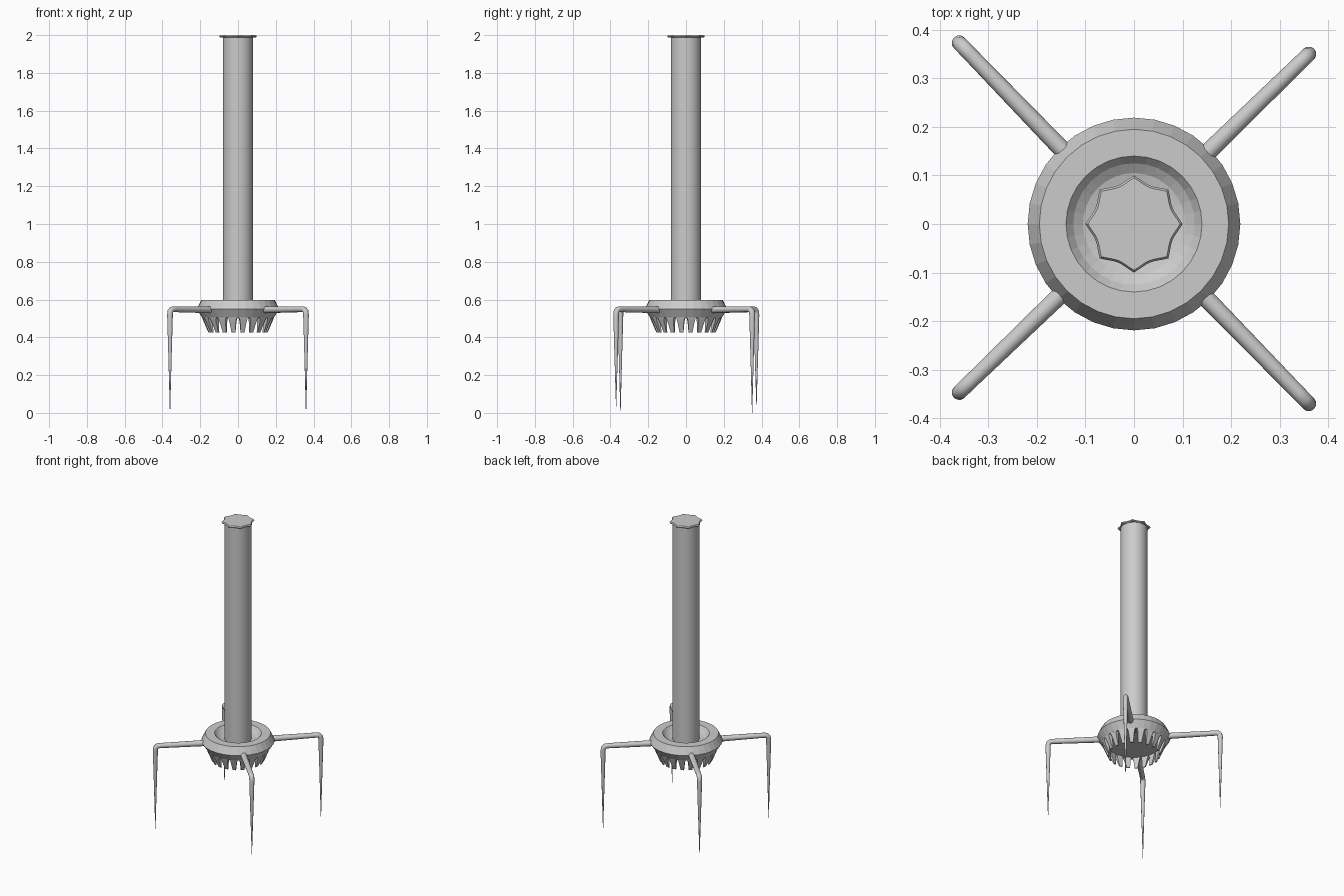
import bpy, bmesh, math
from mathutils import Vector

old = bpy.data.objects.get("Cube")
if old:
    bpy.data.objects.remove(old)

GREY = (0.6, 0.6, 0.6, 1)
mat = bpy.data.materials.new("plain grey")
mat.use_nodes = True
mat.diffuse_color = GREY
mat.node_tree.nodes["Principled BSDF"].inputs["Base Color"].default_value = GREY


def finish(name, bm):
    bmesh.ops.recalc_face_normals(bm, faces=bm.faces)
    me = bpy.data.meshes.new(name)
    bm.to_mesh(me)
    bm.free()
    me.materials.append(mat)
    ob = bpy.data.objects.new(name, me)
    bpy.context.collection.objects.link(ob)
    return ob


def smooth(ob, degrees):
    bpy.ops.object.select_all(action='DESELECT')
    ob.select_set(True)
    bpy.context.view_layer.objects.active = ob
    bpy.ops.object.shade_smooth_by_angle(angle=math.radians(degrees))


def loft(name, rings):
    """Closed solid through a list of equal-length point rings."""
    bm = bmesh.new()
    loops = [[bm.verts.new(p) for p in ring] for ring in rings]
    n = len(loops[0])
    for a, b in zip(loops, loops[1:]):
        for i in range(n):
            j = (i + 1) % n
            bm.faces.new((a[i], a[j], b[j], b[i]))
    bm.faces.new(loops[0])
    bm.faces.new(loops[-1])
    return finish(name, bm)


def circle(r, z, n=32):
    return [(r * math.cos(math.tau * i / n), r * math.sin(math.tau * i / n), z)
            for i in range(n)]


# Tall central column
smooth(loft("column", [circle(0.08, 0.53), circle(0.08, 1.992)]), 30)


# Eight-pointed cap with a narrow chamfered edge
def star(scale, z, n=64):
    ring = []
    for i in range(n):
        a = math.tau * i / n
        r = scale * (0.1 - 0.014 * abs(math.sin(4 * a)))
        ring.append((r * math.cos(a), r * math.sin(a), z))
    return ring


loft("cap", [star(0.95, 1.988), star(1, 1.993), star(0.95, 2.0)])

# Collar: cone underneath, slanted rim, flat top and a hollow dish
profile = [(0.19, 0.505), (0.219, 0.55), (0.195, 0.598), (0.14, 0.598),
           (0.125, 0.58), (0.105, 0.567), (0.075, 0.56)]
loft("collar", [circle(r, z) for r, z in profile])

# Ring of tapered teeth below the collar
TEETH = 20
bm = bmesh.new()
for k in range(TEETH):
    a = math.tau * (k + 0.5) / TEETH
    out = Vector((math.cos(a), math.sin(a), 0))
    side = Vector((-out.y, out.x, 0))
    # levels: height, inner radius, outer radius, half width
    levels = [(0.515, 0.165, 0.192, 0.029), (0.498, 0.162, 0.187, 0.021),
              (0.48, 0.160, 0.180, 0.017), (0.425, 0.150, 0.157, 0.010)]
    rows = []
    for z, r0, r1, w in levels:
        rows.append([bm.verts.new(out * r + side * s + Vector((0, 0, z)))
                     for r, s in ((r0, -w), (r1, -w), (r1, w), (r0, w))])
    for p, q in zip(rows, rows[1:]):
        for i in range(4):
            j = (i + 1) % 4
            bm.faces.new((p[i], p[j], q[j], q[i]))
    bm.faces.new(rows[0])
    bm.faces.new(rows[-1])
finish("teeth", bm)


# Four arms that bend down into sharp legs
def leg(name, x, y, tip):
    foot = Vector((x, y, 0))
    reach = foot.length
    d = foot / reach
    path = [(0.19, 0.546, 0.0185), (reach - 0.03, 0.549, 0.0155),
            (reach - 0.012, 0.547, 0.0155), (reach - 0.003, 0.538, 0.0155),
            (reach, 0.52, 0.0155), (reach, 0.30, 0.009), (reach, tip, 0.0008)]
    axis = Vector((-d.y, d.x, 0))
    pts = [d * r + Vector((0, 0, z)) for r, z, _ in path]
    rings = []
    for i, (p, (_, _, rad)) in enumerate(zip(pts, path)):
        t = (pts[min(i + 1, len(pts) - 1)] - pts[max(i - 1, 0)]).normalized()
        up = t.cross(axis)
        rings.append([p + rad * (axis * math.cos(math.tau * k / 12)
                                 + up * math.sin(math.tau * k / 12))
                      for k in range(12)])
    smooth(loft(name, rings), 50)


leg("front_left_leg", 0.36, -0.37, 0.035)
leg("front_right_leg", -0.36, -0.347, 0.0)
leg("back_left_leg", 0.36, 0.35, 0.0)
leg("back_right_leg", -0.36, 0.373, 0.035)
